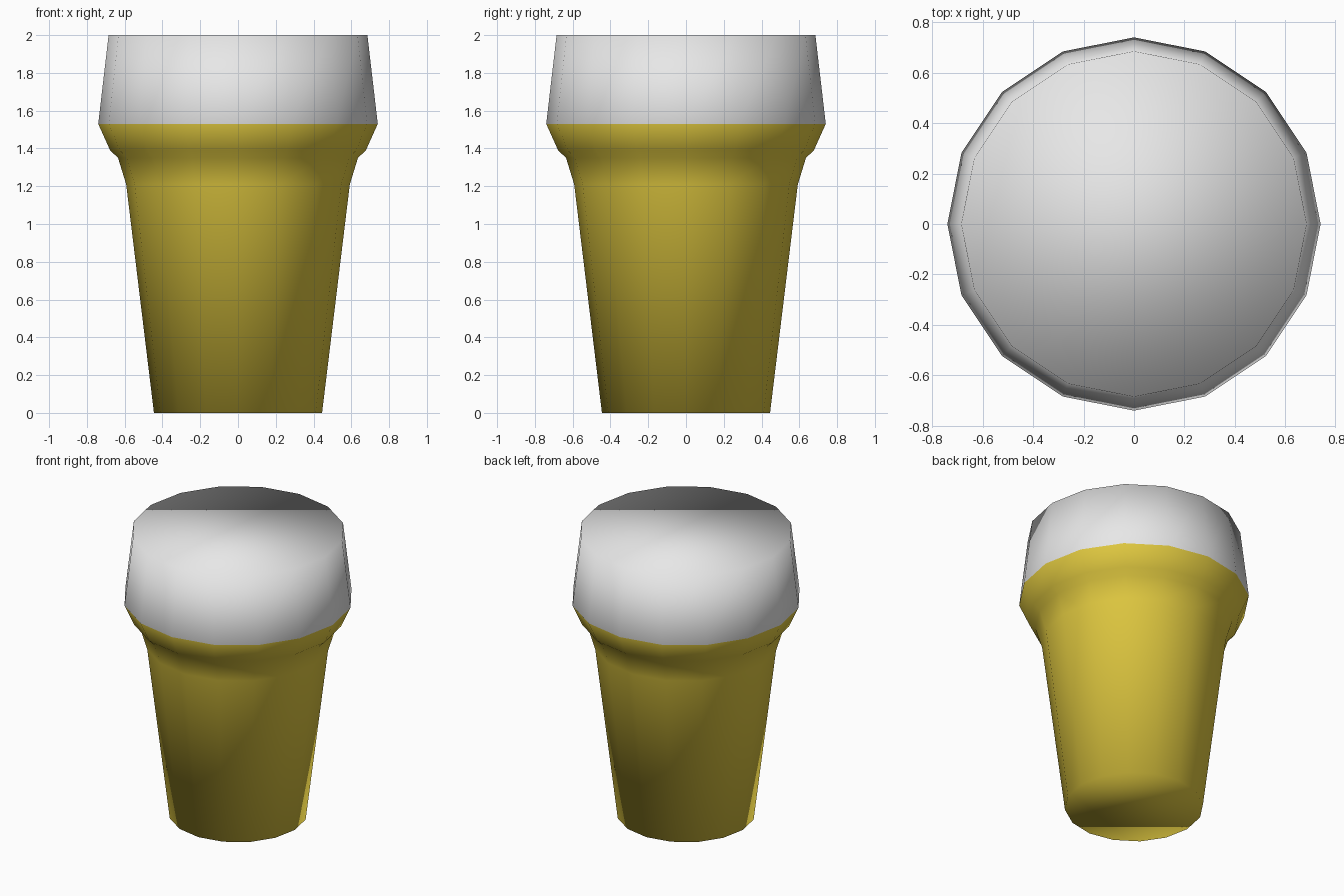
import bpy
import bmesh
from math import cos, sin, tau

cube = bpy.data.objects.get("Cube")
if cube:
    bpy.data.objects.remove(cube, do_unlink=True)


def make_material(name, colour):
    mat = bpy.data.materials.new(name)
    mat.use_nodes = True
    mat.diffuse_color = colour
    mat.node_tree.nodes["Principled BSDF"].inputs["Base Color"].default_value = colour
    return mat


SIDES = 16
FOAM_LINE = 1.53

# Outline of the glass from base to brim: (radius, height)
PROFILE = [(0.445, 0), (0.592, 1.21), (0.635, 1.35),
           (0.677, 1.39), (0.74, FOAM_LINE), (0.685, 2)]

# Body: rings joined by quads, closed with a flat base and top
bm = bmesh.new()
rings = [[bm.verts.new((r * cos(tau * i / SIDES), r * sin(tau * i / SIDES), z))
          for i in range(SIDES)] for r, z in PROFILE]
for low, high in zip(rings, rings[1:]):
    for i in range(SIDES):
        j = (i + 1) % SIDES
        bm.faces.new((low[i], low[j], high[j], high[i]))
bm.faces.new(rings[0][::-1])
bm.faces.new(rings[-1])

# Beer below the foam line, foam above it
for face in bm.faces:
    face.smooth = True
    face.material_index = int(face.calc_center_median().z > FOAM_LINE)

mesh = bpy.data.meshes.new("beer_glass")
bm.to_mesh(mesh)
bm.free()
mesh.materials.append(make_material("golden beer", (0.73, 0.57, 0.05, 1)))
mesh.materials.append(make_material("white foam", (0.8, 0.8, 0.8, 1)))
glass = bpy.data.objects.new("beer_glass", mesh)
bpy.context.collection.objects.link(glass)
